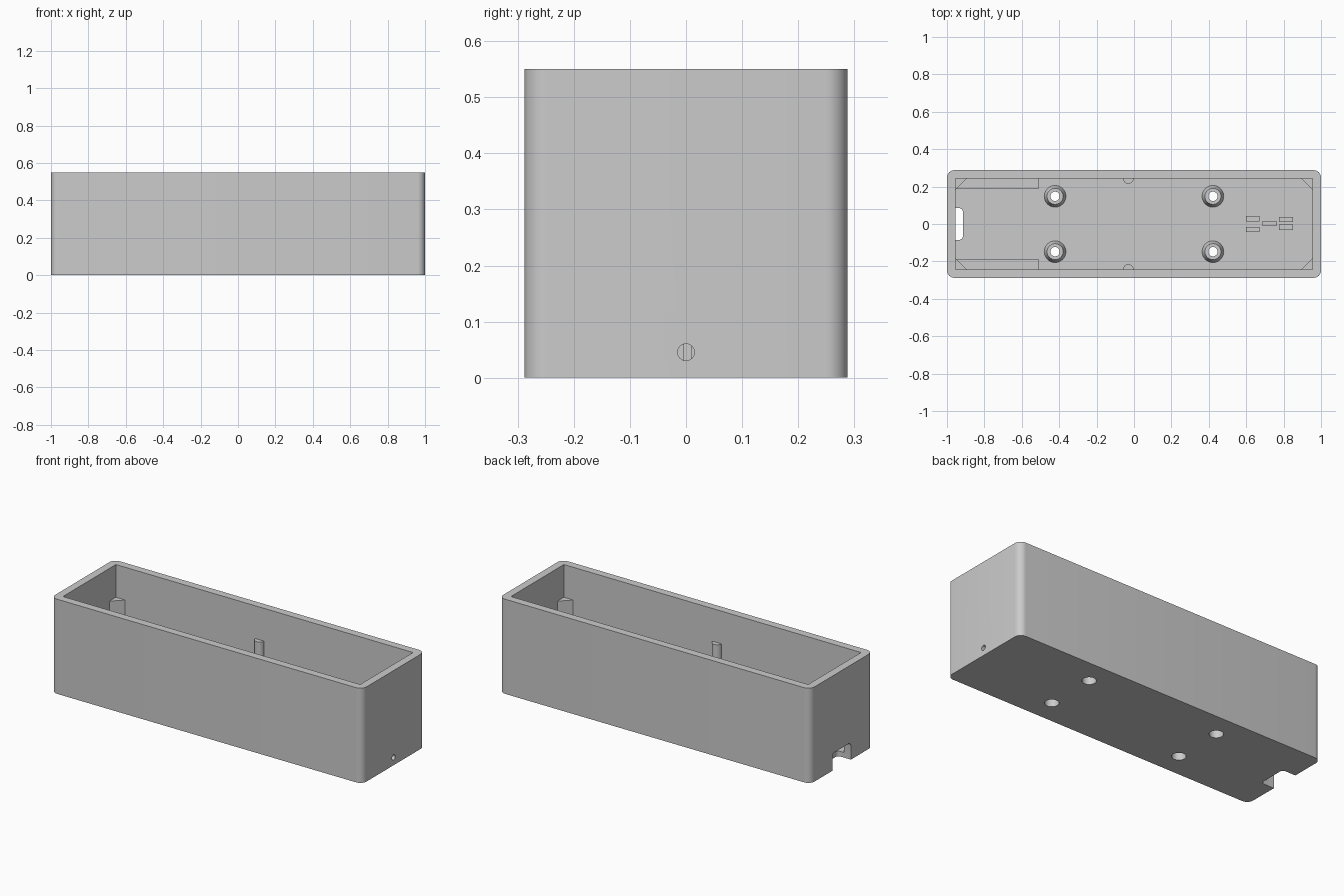
import bpy, bmesh, math
from mathutils import Vector

cube = bpy.data.objects.get("Cube")
if cube:
    bpy.data.objects.remove(cube, do_unlink=True)

L, W, H = 1.0, 0.288, 0.55      # half length, half width, height
WALL, FLOOR = 0.045, 0.03
IX, IY = L - WALL, W - WALL     # inner half sizes

grey = bpy.data.materials.new("light_grey_plastic")
colour = (0.6, 0.6, 0.6, 1)
grey.use_nodes = True
grey.diffuse_color = colour
grey.node_tree.nodes["Principled BSDF"].inputs["Base Color"].default_value = colour


def finish(name, bm):
    bmesh.ops.recalc_face_normals(bm, faces=bm.faces)
    mesh = bpy.data.meshes.new(name)
    bm.to_mesh(mesh)
    bm.free()
    mesh.materials.append(grey)
    ob = bpy.data.objects.new(name, mesh)
    bpy.context.collection.objects.link(ob)
    return ob


def smooth(ob):
    bpy.ops.object.select_all(action='DESELECT')
    ob.select_set(True)
    bpy.context.view_layer.objects.active = ob
    bpy.ops.object.shade_smooth_by_angle(angle=math.radians(35))


def prism(name, outline, z0, z1):
    bm = bmesh.new()
    face = bm.faces.new([bm.verts.new((x, y, z0)) for x, y in outline])
    top = bmesh.ops.extrude_face_region(bm, geom=[face])
    moved = [v for v in top["geom"] if isinstance(v, bmesh.types.BMVert)]
    bmesh.ops.translate(bm, verts=moved, vec=(0, 0, z1 - z0))
    return finish(name, bm)


def box(name, x0, x1, y0, y1, z0, z1):
    return prism(name, [(x0, y0), (x1, y0), (x1, y1), (x0, y1)], z0, z1)


def arc(cx, cy, r, a0, a1, n):
    return [(cx + r * math.cos(math.radians(a0 + (a1 - a0) * i / n)),
             cy + r * math.sin(math.radians(a0 + (a1 - a0) * i / n)))
            for i in range(n + 1)]


def bevel(ob, radius):
    bm = bmesh.new()
    bm.from_mesh(ob.data)
    bmesh.ops.bevel(bm, geom=bm.edges[:], offset=radius, segments=5,
                    profile=0.5, affect='EDGES')
    bm.to_mesh(ob.data)
    bm.free()


def cut(ob, cutter):
    cutter.hide_render = True
    mod = ob.modifiers.new("cut", 'BOOLEAN')
    mod.operation, mod.solver, mod.object = 'DIFFERENCE', 'EXACT', cutter
    bpy.context.view_layer.objects.active = ob
    bpy.ops.object.modifier_apply(modifier=mod.name)
    bpy.data.objects.remove(cutter, do_unlink=True)


# Open case with rounded vertical corners
R = 0.04
outline = []
for k, (sx, sy) in enumerate([(1, 1), (-1, 1), (-1, -1), (1, -1)]):
    outline += arc(sx * (L - R), sy * (W - R), R, 90 * k, 90 * k + 90, 8)
case = prism("case", outline, 0, H)
cut(case, box("cavity_cutter", -IX, IX, -IY, IY, FLOOR, H + 0.1))

# Cable notch through the end wall and floor
notch = box("notch_cutter", -L - 0.1, -0.915, -0.085, 0.085, -0.1, 0.1)
bevel(notch, 0.02)
cut(case, notch)

# Small round wire hole in the other end wall
hole = prism("wire_hole_cutter", arc(0, 0, 0.015, 0, 345, 23), -0.06, 0.06)
hole.rotation_euler.y = math.pi / 2
hole.location = (L - WALL / 2, 0, FLOOR + 0.0155)
cut(case, hole)

# Screw bosses with a recess from below
for i, sx in enumerate((-1, 1)):
    for j, sy in enumerate((-1, 1)):
        x, y = sx * 0.422, sy * 0.148
        cut(case, prism("recess_cutter", arc(x, y, 0.037, 0, 348.75, 31), -0.1, 0.1))
        bm = bmesh.new()
        profile = [(0.058, FLOOR), (0.043, 0.075), (0.025, 0.075),
                   (0.025, 0.045), (0.037, 0.045), (0.037, FLOOR)]
        vs = [bm.verts.new((r, 0, z)) for r, z in profile]
        es = [bm.edges.new((vs[k], vs[(k + 1) % len(vs)])) for k in range(len(vs))]
        bmesh.ops.spin(bm, geom=vs + es, cent=Vector(), axis=(0, 0, 1),
                       angle=math.tau, steps=32)
        bmesh.ops.remove_doubles(bm, verts=bm.verts, dist=0.0001)
        boss = finish(f"screw_boss_{i}{j}", bm)
        boss.location = (x, y, 0)
        smooth(boss)
smooth(case)

# Posts and ledges on the inside of the walls
POST = 0.36
for side, s in (("back", 1), ("front", -1)):
    for end, e in (("left", 1), ("right", -1)):
        prism(f"corner_post_{side}_{end}",
              [(e * IX, s * IY), (e * (IX - 0.06), s * IY), (e * IX, s * (IY - 0.06))],
              FLOOR, POST)
    half_round = arc(-0.03, s * IY, 0.028, 0, -180 * s, 12)
    smooth(prism(f"wall_post_{side}", half_round, FLOOR, POST))
    y0, y1 = sorted((s * IY, s * (IY - 0.057)))
    box(f"side_ledge_{side}", -IX, -0.51, y0, y1, FLOOR, 0.12)

# Staggered ribs that grip the wire
ribs = [(0.635, 0.028), (0.635, -0.03), (0.725, 0.003), (0.812, 0.024), (0.812, -0.018)]
for i, (x, y) in enumerate(ribs):
    box(f"wire_rib_{i + 1}", x - 0.037, x + 0.037, y - 0.014, y + 0.014, FLOOR, 0.075)
